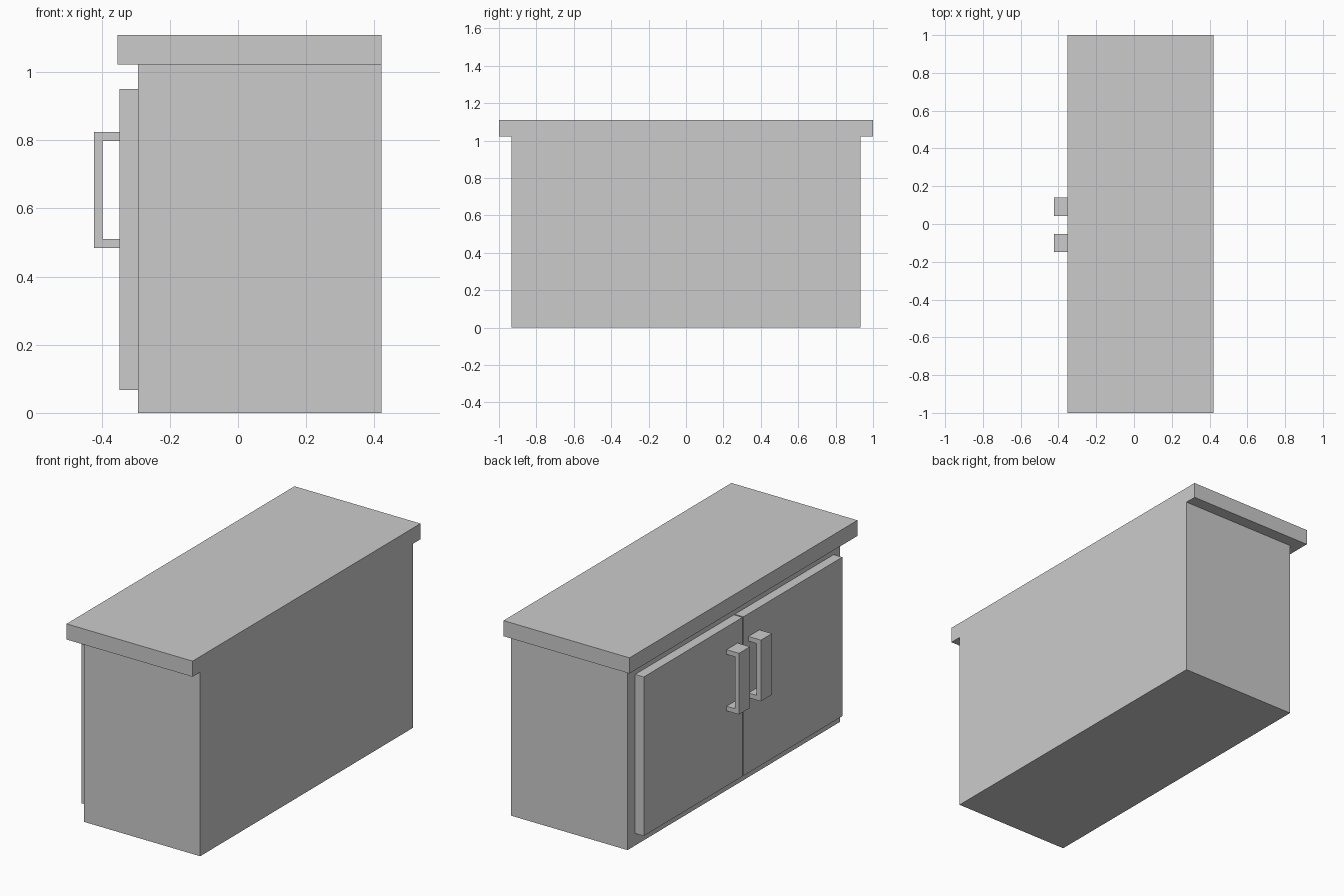
import bpy, bmesh

if "Cube" in bpy.data.objects:
    bpy.data.objects.remove(bpy.data.objects["Cube"])


def box(name, x0, x1, y0, y1, z0, z1):
    """Axis-aligned box from its extents."""
    me = bpy.data.meshes.new(name)
    bm = bmesh.new()
    bmesh.ops.create_cube(bm, size=1)
    bmesh.ops.scale(bm, vec=(x1 - x0, y1 - y0, z1 - z0), verts=bm.verts)
    bmesh.ops.translate(bm, vec=((x0 + x1) / 2, (y0 + y1) / 2, (z0 + z1) / 2), verts=bm.verts)
    bm.to_mesh(me)
    bm.free()
    ob = bpy.data.objects.new(name, me)
    bpy.context.collection.objects.link(ob)
    return ob


def extrude_xz(name, profile, y0, y1):
    """Closed x-z outline extruded along y."""
    me = bpy.data.meshes.new(name)
    bm = bmesh.new()
    face = bm.faces.new([bm.verts.new((x, y0, z)) for x, z in profile])
    res = bmesh.ops.extrude_face_region(bm, geom=[face])
    moved = [v for v in res["geom"] if isinstance(v, bmesh.types.BMVert)]
    bmesh.ops.translate(bm, vec=(0, y1 - y0, 0), verts=moved)
    bmesh.ops.recalc_face_normals(bm, faces=bm.faces)
    bm.to_mesh(me)
    bm.free()
    ob = bpy.data.objects.new(name, me)
    bpy.context.collection.objects.link(ob)
    return ob


# Cabinet body and overhanging worktop
box("cabinet_body", -0.294, 0.421, -0.933, 0.933, 0, 1.022)
box("worktop", -0.353, 0.421, -1, 1, 1.022, 1.109)

# Door pair with C-shaped pull handles, mirrored about the door gap
DOOR_X, GAP_Y = -0.347, -0.005
handle_profile = [(DOOR_X, 0.484), (-0.423, 0.484), (-0.423, 0.824), (DOOR_X, 0.824),
                  (DOOR_X, 0.798), (-0.397, 0.798), (-0.397, 0.51), (DOOR_X, 0.51)]
for side, s in (("left", 1), ("right", -1)):
    ya, yb = sorted((GAP_Y + s * 0.004, GAP_Y + s * 0.871))
    box(side + "_door", DOOR_X, -0.294, ya, yb, 0.067, 0.95)
    ya, yb = sorted((GAP_Y + s * 0.048, GAP_Y + s * 0.144))
    extrude_xz(side + "_door_handle", handle_profile, ya, yb)
